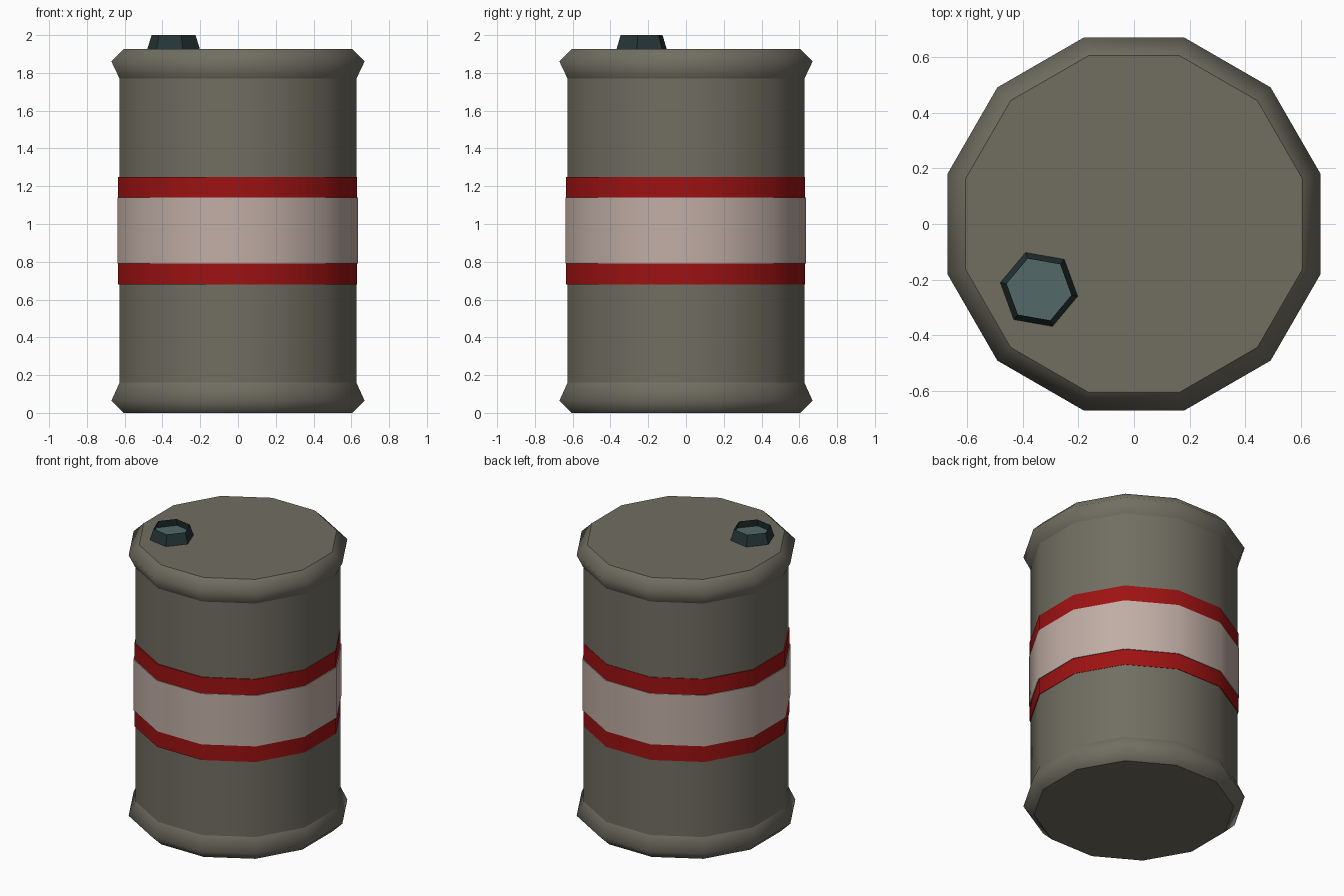
import bpy, bmesh, math

if "Cube" in bpy.data.objects:
    bpy.data.objects.remove(bpy.data.objects["Cube"])


def material(name, rgb):
    m = bpy.data.materials.new(name)
    m.diffuse_color = (*rgb, 1)
    m.use_nodes = True
    m.node_tree.nodes["Principled BSDF"].inputs["Base Color"].default_value = m.diffuse_color
    return m


GREY = material("drab_grey", (0.165, 0.155, 0.12))
RED = material("band_red", (0.34, 0.006, 0.006))
PALE = material("band_pale", (0.53, 0.42, 0.375))
DARK = material("cap_dark_teal", (0.02, 0.036, 0.037))
TEAL = material("cap_teal", (0.085, 0.14, 0.14))


def lathe(name, profile, sides, start, mats, centre=(0, 0), closed=False,
          sharp=(), caps=True):
    """Spin a (radius, z) profile into a faceted solid; sharp = ring indices kept crisp."""
    bm = bmesh.new()
    rings = []
    for r, z in profile:
        ring = []
        for i in range(sides):
            a = math.radians(start) + math.tau * i / sides
            ring.append(bm.verts.new((centre[0] + r * math.cos(a),
                                      centre[1] + r * math.sin(a), z)))
        rings.append(ring)
    n = len(rings)
    for k in range(n if closed else n - 1):
        a, b = rings[k], rings[(k + 1) % n]
        for i in range(sides):
            j = (i + 1) % sides
            bm.faces.new((a[i], a[j], b[j], b[i])).smooth = True
    if caps and not closed:
        bm.faces.new(rings[0][::-1])
        last = bm.faces.new(rings[-1])
        last.material_index = len(mats) - 1
    for k in sharp:
        for i in range(sides):
            e = bm.edges.get((rings[k][i], rings[k][(i + 1) % sides]))
            e.smooth = False
    me = bpy.data.meshes.new(name)
    bm.to_mesh(me)
    bm.free()
    for m in mats:
        me.materials.append(m)
    ob = bpy.data.objects.new(name, me)
    bpy.context.collection.objects.link(ob)
    return ob


# Radii are read across the flats, so convert to corner radius
K = 1 / math.cos(math.radians(15))

# Drum body with flared top and bottom rims
lathe("drum_body",
      [(r * K, z) for r, z in [(0.605, 0), (0.67, 0.065), (0.627, 0.16),
                               (0.627, 1.77), (0.67, 1.86), (0.605, 1.926)]],
      12, 15, [GREY], sharp=(0, 2, 3, 5))

# Painted bands wrapped around the middle
for name, r, z0, z1, mat in [("red_band", 0.632, 0.68, 1.25, RED),
                             ("pale_band", 0.637, 0.79, 1.14, PALE)]:
    lathe(name, [(0.624 * K, z0), (r * K, z0), (r * K, z1), (0.624 * K, z1)],
          12, 15, [mat], centre=(-0.002, -0.002), closed=True, sharp=(0, 1, 2, 3))

# Hexagonal filler cap with a recessed top
cap = lathe("filler_cap",
            [(0.143, 1.92), (0.118, 2.0), (0.131, 1.95)],
            6, -10, [DARK, TEAL], centre=(-0.341, -0.235), sharp=(0, 1, 2))
for p in cap.data.polygons:
    p.use_smooth = False
